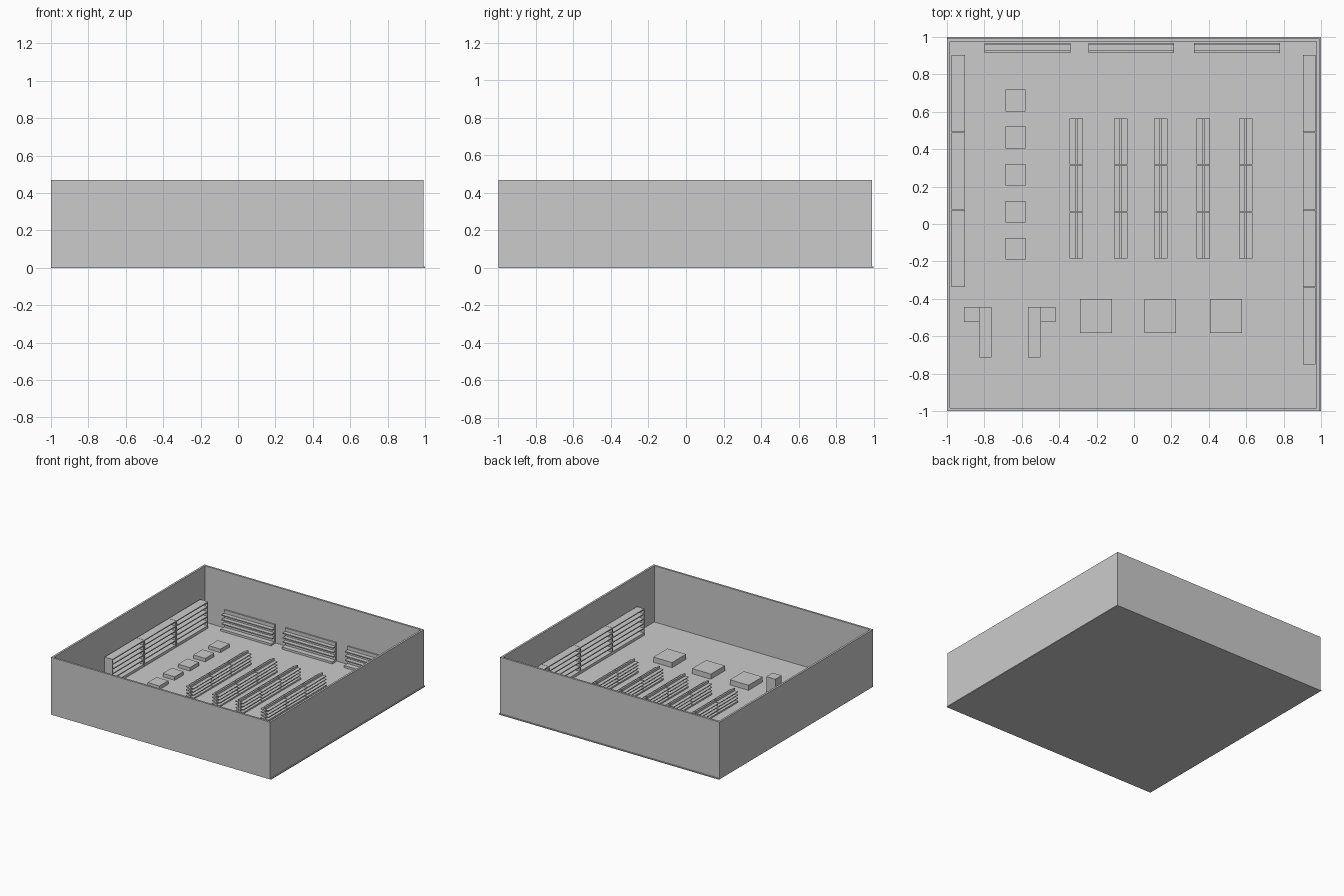
import bpy, bmesh
from mathutils import Matrix, Vector

if "Cube" in bpy.data.objects:
    bpy.data.objects.remove(bpy.data.objects["Cube"])

FLOOR = 0.008


def make_object(name, bm):
    mesh = bpy.data.meshes.new(name)
    bmesh.ops.recalc_face_normals(bm, faces=bm.faces)
    bm.to_mesh(mesh)
    bm.free()
    obj = bpy.data.objects.new(name, mesh)
    bpy.context.collection.objects.link(obj)
    return obj


def add_box(bm, x0, x1, y0, y1, z0, z1):
    centre = Vector((x0 + x1, y0 + y1, z0 + z1)) / 2
    size = Matrix.Diagonal((x1 - x0, y1 - y0, z1 - z0, 1))
    bmesh.ops.create_cube(bm, size=1, matrix=Matrix.Translation(centre) @ size)


def boxes(name, *dims):
    bm = bmesh.new()
    for d in dims:
        add_box(bm, *d)
    return make_object(name, bm)


# Floor slab
boxes("floor", (-1, 1, -1, 1, 0, FLOOR))

# Perimeter walls: inset a square, drop the middle, extrude the rim
bm = bmesh.new()
lo, hi = -1, 0.993
face = bm.faces.new([bm.verts.new((x, y, FLOOR))
                     for x, y in ((lo, lo), (hi, lo), (hi, hi), (lo, hi))])
bm.normal_update()
bmesh.ops.inset_individual(bm, faces=[face], thickness=0.023)
bmesh.ops.delete(bm, geom=[face], context='FACES_ONLY')
new = bmesh.ops.extrude_face_region(bm, geom=bm.faces[:], use_keep_orig=True)
bmesh.ops.translate(bm, vec=(0, 0, 0.47 - FLOOR),
                    verts=[v for v in new["geom"] if isinstance(v, bmesh.types.BMVert)])
make_object("outer_walls", bm)


# Tall cabinets along the side walls: back panel, ends and shelves
def wall_cabinet(name, side, y0, y1):
    def span(a, b):
        return tuple(sorted((side * a + 0.0, side * b)))
    top, t = 0.225, 0.007
    back = 0.97 if side > 0 else 0.975
    parts = [(*span(0.957, back), y0, y1, FLOOR, top)]
    for y in (y0, y1 - t):
        parts.append((*span(0.904, 0.957), y, y + t, FLOOR, top))
    parts.append((*span(0.904, 0.957), y0 + t, y1 - t, FLOOR, 0.03))
    for z in (0.069, 0.108, 0.147, 0.186, top):
        parts.append((*span(0.904, 0.957), y0 + t, y1 - t, z - 0.008, z))
    boxes(name, *parts)


for side, label, count in ((-1, "left", 3), (1, "right", 4)):
    for i in range(count):
        y1 = 0.903 - i * 0.414
        wall_cabinet(f"{label}_wall_cabinet_{i + 1}", side, y1 - 0.412, y1)

# Open racks on the back wall
for i, x0 in enumerate((-0.798, -0.243, 0.322)):
    x1 = x0 + 0.458
    boxes(f"back_wall_rack_{i + 1}",
          (x0, x1, 0.958, 0.969, FLOOR, 0.166),
          (x0, x1, 0.915, 0.958, FLOOR, 0.025),
          *[(x0, x1, 0.925, 0.958, z, z + 0.008) for z in (0.058, 0.093, 0.13)])

# Double-sided aisle shelves: five aisles of three units
for i, x in enumerate((-0.308, -0.071, 0.142, 0.371, 0.598)):
    for j in range(3):
        y0 = -0.185 + j * 0.252
        y1 = y0 + 0.246
        parts = [(x - 0.007, x + 0.007, y0, y1, FLOOR, 0.115)]
        for z, h in ((FLOOR, 0.012), (0.038, 0.006), (0.064, 0.006), (0.09, 0.006)):
            parts.append((x - 0.036, x - 0.007, y0, y1, z, z + h))
            parts.append((x + 0.007, x + 0.036, y0, y1, z, z + h))
        boxes(f"aisle_{i + 1}_shelf_{j + 1}", *parts)

# Low display bins on the left
for i in range(5):
    y = 0.66 - i * 0.198
    boxes(f"display_bin_{i + 1}", (-0.688, -0.58, y - 0.058, y + 0.058, FLOOR, 0.037))

# Wide promotion tables near the front
for i, x in enumerate((-0.203, 0.14, 0.492)):
    boxes(f"promotion_table_{i + 1}", (x - 0.085, x + 0.085, -0.582, -0.4, FLOOR, 0.05))

# Checkouts, mirrored about one centre line: low belt counter and tall till stand
for s, label in ((-1, "left"), (1, "right")):
    def sx(a, b):
        return tuple(sorted((-0.664 + s * a, -0.664 + s * b)))
    boxes(f"{label}_checkout_counter", (*sx(0.097, 0.163), -0.715, -0.443, FLOOR, 0.055))
    boxes(f"{label}_checkout_stand", (*sx(0.163, 0.245), -0.525, -0.443, FLOOR, 0.14))
